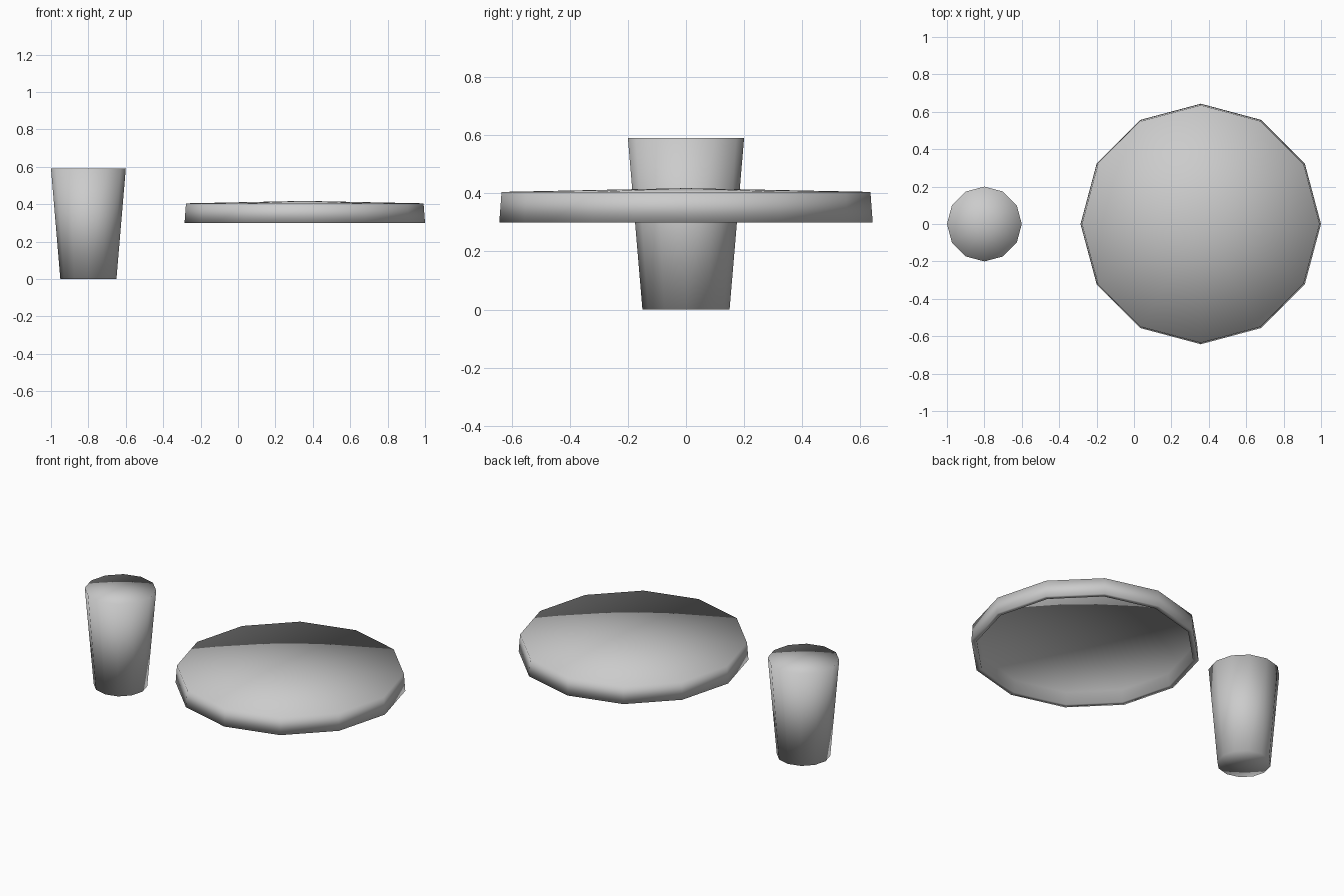
import bpy, bmesh
from math import cos, sin, pi

if "Cube" in bpy.data.objects:
    bpy.data.objects.remove(bpy.data.objects["Cube"])

SIDES = 12


def lathe(name, profile, x):
    """Revolve (radius, z) points around a vertical axis; radius 0 makes a pole."""
    bm = bmesh.new()
    rings = []
    for r, z in profile:
        n = 1 if r == 0 else SIDES
        rings.append([bm.verts.new((r * cos(2 * pi * i / SIDES),
                                    r * sin(2 * pi * i / SIDES), z)) for i in range(n)])
    for a, b in zip(rings, rings[1:]):
        for i in range(SIDES):
            j = (i + 1) % SIDES
            if len(a) == 1:
                bm.faces.new((a[0], b[j], b[i]))
            elif len(b) == 1:
                bm.faces.new((a[i], a[j], b[0]))
            else:
                bm.faces.new((a[i], a[j], b[j], b[i]))
    bmesh.ops.recalc_face_normals(bm, faces=bm.faces)
    for f in bm.faces:
        f.smooth = True
    mesh = bpy.data.meshes.new(name)
    bm.to_mesh(mesh)
    bm.free()
    obj = bpy.data.objects.new(name, mesh)
    obj.location.x = x
    bpy.context.collection.objects.link(obj)
    return obj


# Tapered cup, closed at both ends
lathe("cup", [(0, 0), (0.15, 0), (0.2, 0.59), (0, 0.59)], -0.8)

# Shallow domed lid, hollow underneath
lathe("lid", [(0, 0.385), (0.605, 0.375), (0.612, 0.3),
              (0.643, 0.3), (0.635, 0.405), (0, 0.418)], 0.357)
